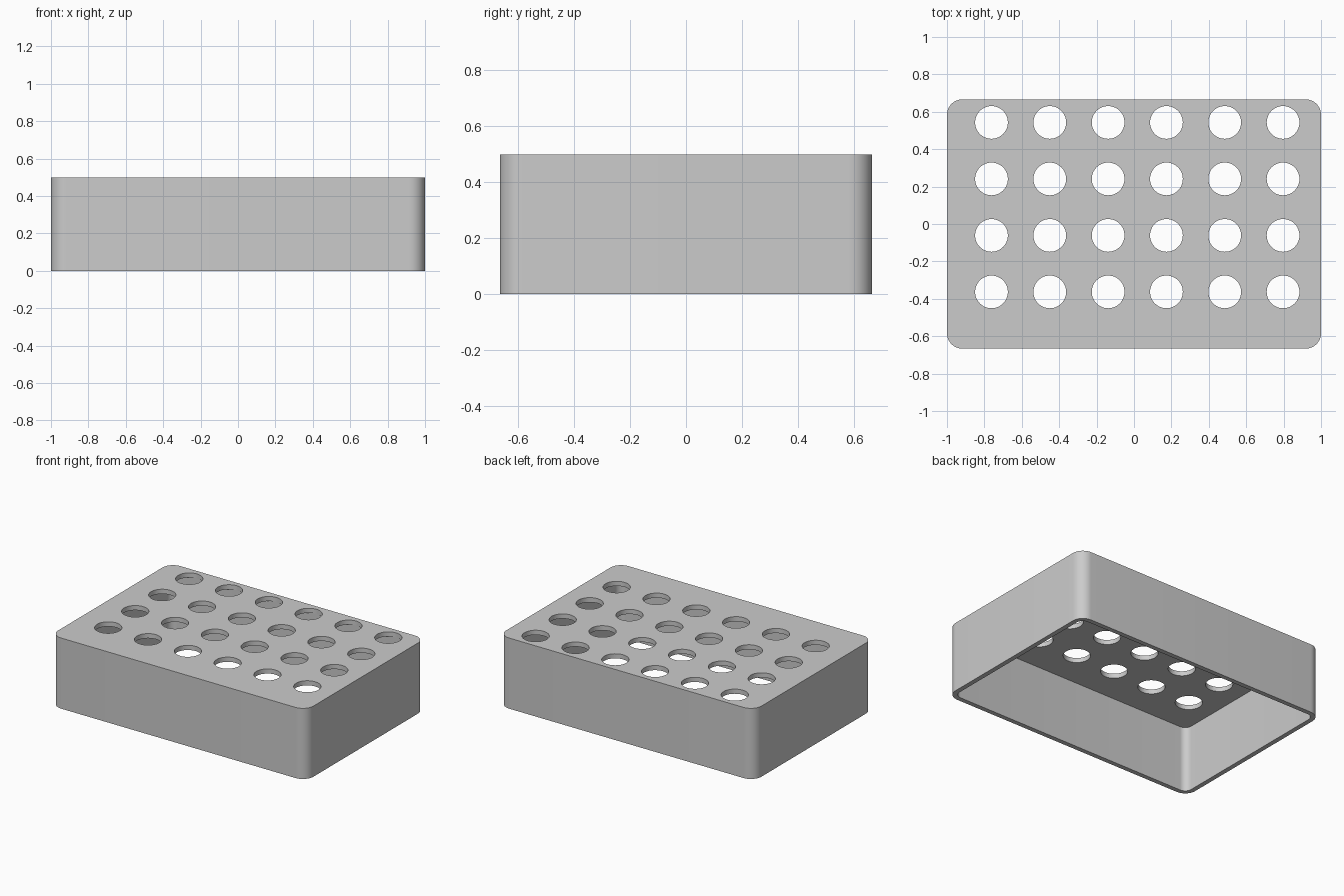
import bpy, bmesh, math
from mathutils import Matrix, Vector

if "Cube" in bpy.data.objects:
    bpy.data.objects.remove(bpy.data.objects["Cube"], do_unlink=True)

WIDTH, DEPTH, HEIGHT = 2.0, 4 / 3, 0.5
WALL = 0.033
CORNER = 0.083
HOLE_R = 0.0875
COLS, ROWS = 6, 4
FIRST = Vector((-0.762, -0.363))
PITCH = Vector((0.3118, 0.302))

grey = bpy.data.materials.new("light grey")
grey.use_nodes = True
colour = (0.6, 0.6, 0.6, 1)
grey.diffuse_color = colour
grey.node_tree.nodes["Principled BSDF"].inputs["Base Color"].default_value = colour


def make_object(name, bm):
    bmesh.ops.recalc_face_normals(bm, faces=bm.faces)
    mesh = bpy.data.meshes.new(name)
    bm.to_mesh(mesh)
    bm.free()
    mesh.materials.append(grey)
    obj = bpy.data.objects.new(name, mesh)
    bpy.context.collection.objects.link(obj)
    return obj


def rounded_block(name, w, d, radius, z0, z1, steps=12):
    """Upright block with rounded vertical corners."""
    bm = bmesh.new()
    outline = []
    for i, (sx, sy) in enumerate([(1, 1), (-1, 1), (-1, -1), (1, -1)]):
        for s in range(steps + 1):
            a = (i + s / steps) * math.pi / 2
            outline.append(bm.verts.new((sx * (w / 2 - radius) + radius * math.cos(a),
                                         sy * (d / 2 - radius) + radius * math.sin(a), z0)))
    base = bm.faces.new(outline)
    top = bmesh.ops.extrude_face_region(bm, geom=[base])["geom"]
    bmesh.ops.translate(bm, vec=(0, 0, z1 - z0),
                        verts=[v for v in top if isinstance(v, bmesh.types.BMVert)])
    return make_object(name, bm)


def cut(target, cutter):
    cutter.hide_render = True
    mod = target.modifiers.new("cut", 'BOOLEAN')
    mod.operation = 'DIFFERENCE'
    mod.solver = 'EXACT'
    mod.object = cutter
    bpy.ops.object.select_all(action='DESELECT')
    target.select_set(True)
    bpy.context.view_layer.objects.active = target
    bpy.ops.object.modifier_apply(modifier=mod.name)
    bpy.data.objects.remove(cutter, do_unlink=True)


# Outer body, hollowed from underneath
box = rounded_block("rack_box", WIDTH, DEPTH, CORNER, 0, HEIGHT)
cut(box, rounded_block("cavity_cutter", WIDTH - 2 * WALL, DEPTH - 2 * WALL,
                       CORNER - WALL, -0.1, HEIGHT - WALL))

# Grid of round holes through the top plate
bm = bmesh.new()
for col in range(COLS):
    for row in range(ROWS):
        place = Matrix.Translation((FIRST.x + col * PITCH.x, FIRST.y + row * PITCH.y, HEIGHT))
        bmesh.ops.create_cone(bm, cap_ends=True, segments=48, radius1=HOLE_R,
                              radius2=HOLE_R, depth=0.2, matrix=place)
cut(box, make_object("hole_cutter", bm))

bpy.ops.object.shade_smooth_by_angle(angle=math.radians(30))
